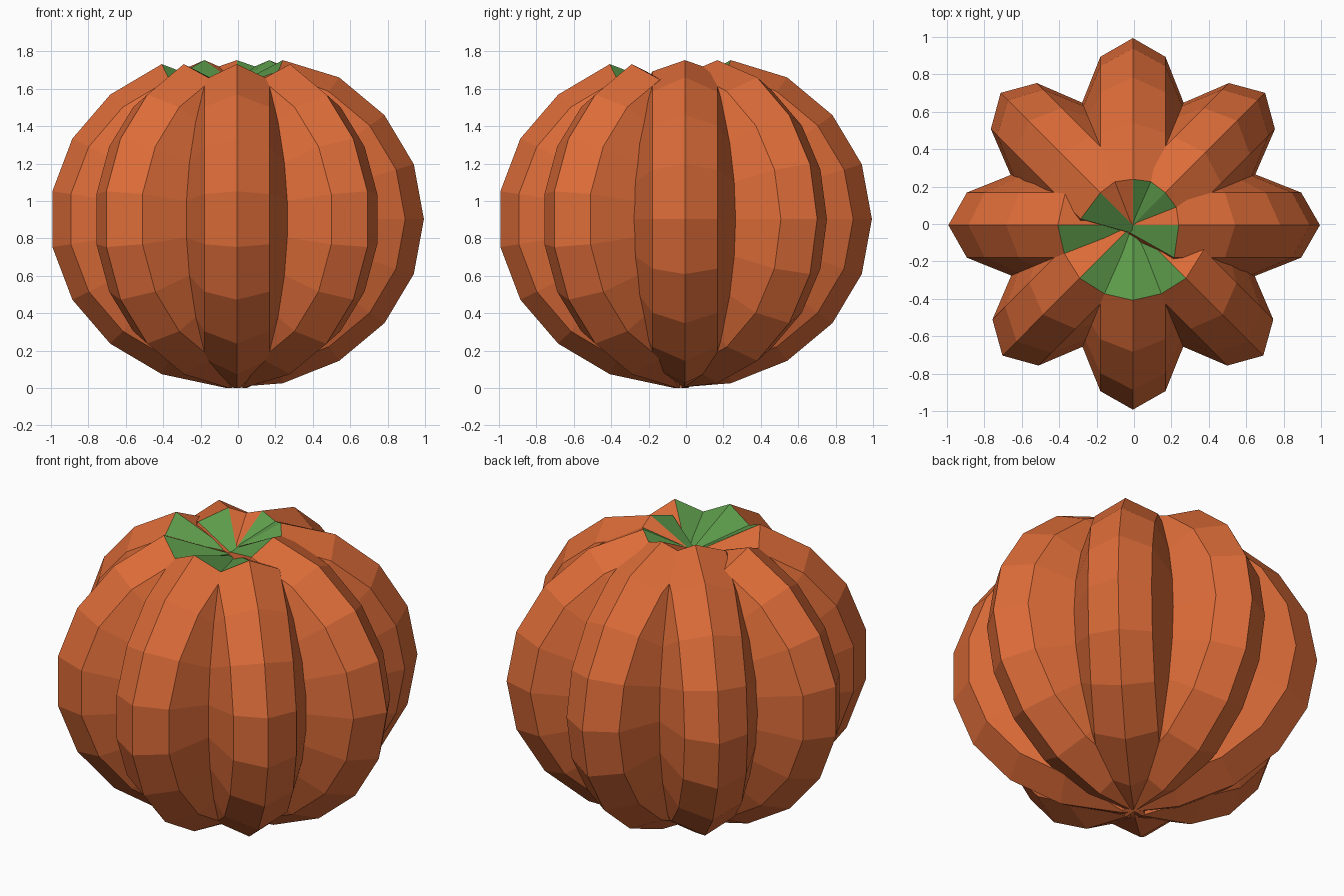
import bpy, bmesh, math

if "Cube" in bpy.data.objects:
    bpy.data.objects.remove(bpy.data.objects["Cube"])

def material(name, rgb):
    m = bpy.data.materials.new(name)
    m.diffuse_color = (*rgb, 1)
    m.use_nodes = True
    m.node_tree.nodes["Principled BSDF"].inputs["Base Color"].default_value = m.diffuse_color
    return m

orange = material("pumpkin orange", (0.72, 0.15, 0.04))
green = material("leaf green", (0.11, 0.33, 0.07))

N = 19                      # odd segment count round each upright disc
CZ, RZ = 0.905, 0.905       # centre height and vertical radius
# cross-section of a rib: sideways offset, radius factor
SECTION = [(-0.279, 0.635), (-0.174, 0.90), (0, 1.0), (0.174, 0.90), (0.279, 0.635)]
TOP, BOTTOM = 5, 14         # segments pinched into the crown and the base
# green crown faces: rib direction in degrees, side (+1 is anticlockwise)
GREEN = {(0, -1), (45, 1), (45, -1), (90, -1), (135, 1), (180, 1),
         (225, 1), (270, 1), (270, -1), (315, -1)}

def point(k, t, f):
    a = 2 * math.pi * k / N
    x, z = f * math.cos(a), CZ + RZ * f * math.sin(a)
    edge = f < 0.7
    if k == TOP:            # sunken crown
        x, t = -0.05, t * 0.12
        z = 1.42 if edge else 1.60
    elif k == BOTTOM:       # all ribs meet under the base
        x, t = -0.06, t * 0.1
        z = 0.2 if edge else 0.003
    elif k == TOP - 1 and f == 1.0:
        z = 1.755
    return x, t, z

def rib(name, angle):
    bm = bmesh.new()
    rows = [[bm.verts.new(point(k, t, f)) for t, f in SECTION] for k in range(N)]
    ends = {0: bm.verts.new((0, -0.3, CZ)), 4: bm.verts.new((0, 0.3, CZ))}
    for k in range(N):
        a, b = rows[k], rows[(k + 1) % N]
        for j in range(4):
            face = bm.faces.new((a[j], a[j + 1], b[j + 1], b[j]))
            # crown faces on either side of the ridge
            if k in (TOP - 1, TOP) and j in (1, 2):
                side = -1 if j == 1 else 1
                near = k == TOP - 1
                key = (angle, side) if near else (angle + 180, -side)
                face.material_index = int(key in GREEN)
        for j, c in ends.items():       # hidden inner sides
            bm.faces.new((a[j], b[j], c))
    bmesh.ops.recalc_face_normals(bm, faces=bm.faces[:])
    me = bpy.data.meshes.new(name)
    bm.to_mesh(me)
    bm.free()
    me.materials.append(orange)
    me.materials.append(green)
    ob = bpy.data.objects.new(name, me)
    ob.rotation_euler.z = math.radians(angle)
    ob.location = (-0.006, -0.006, -0.002)
    bpy.context.collection.objects.link(ob)

# four crossing discs make eight ribs
for i in range(4):
    rib(f"pumpkin_rib_{i + 1}", 45 * i)
